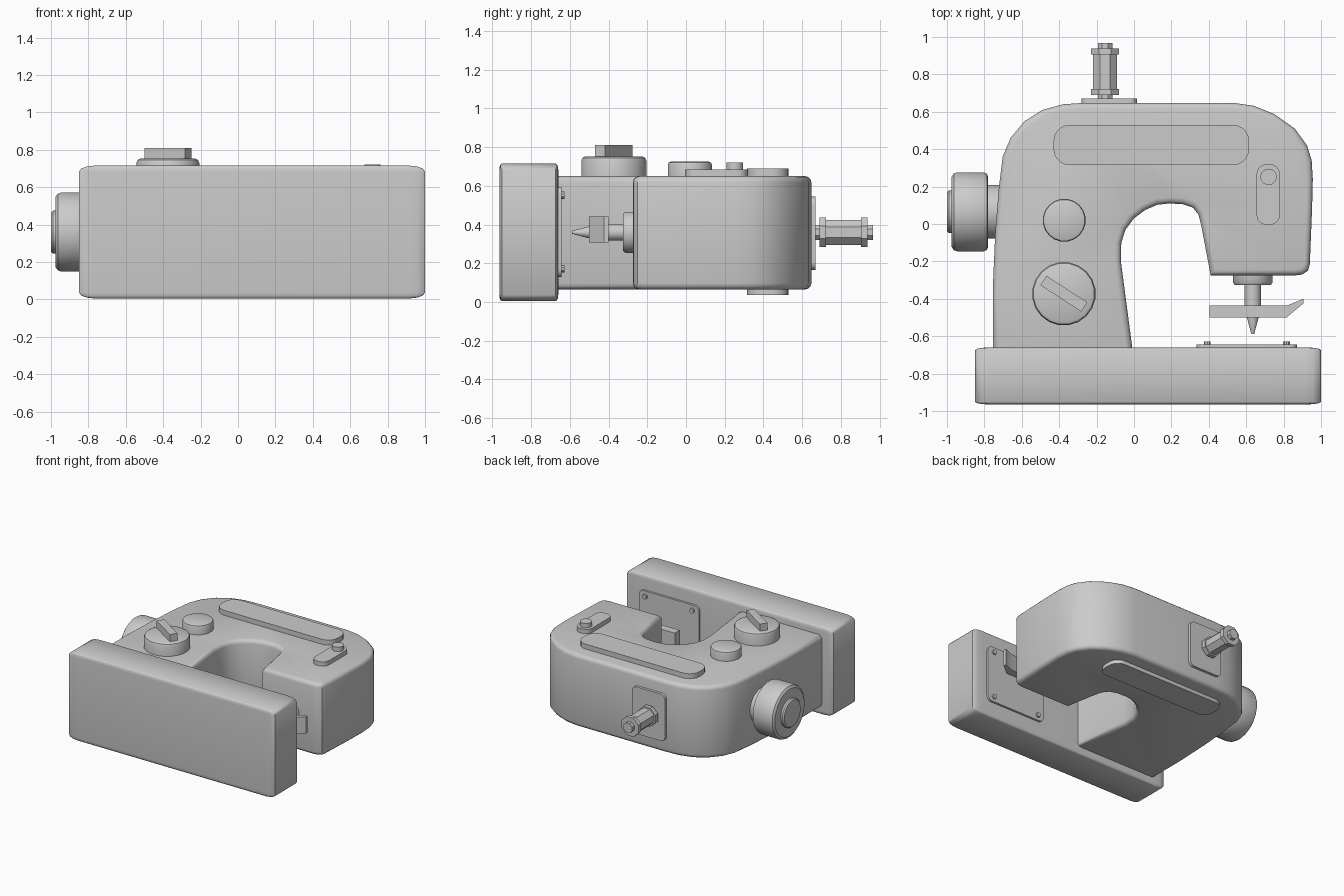
import bpy, bmesh
from math import sin, cos, pi, radians
from mathutils import Matrix

if "Cube" in bpy.data.objects:
    bpy.data.objects.remove(bpy.data.objects["Cube"])


def place(axis, u, v, w):
    """Map profile coordinates (u, v) and depth w to world space."""
    return {'z': (u, v, w), 'y': (u, w, v), 'x': (w, u, v)}[axis]


def finish(name, bm, angle=35):
    bmesh.ops.recalc_face_normals(bm, faces=bm.faces)
    mesh = bpy.data.meshes.new(name)
    bm.to_mesh(mesh)
    bm.free()
    ob = bpy.data.objects.new(name, mesh)
    bpy.context.collection.objects.link(ob)
    bpy.ops.object.select_all(action='DESELECT')
    ob.select_set(True)
    bpy.context.view_layer.objects.active = ob
    bpy.ops.object.shade_smooth_by_angle(angle=radians(angle))
    return ob


def prism(name, axis, pts, a, b, bevel=0, segments=3):
    """Extrude an outline along an axis, with optional rounded rims."""
    bm = bmesh.new()
    lo = [bm.verts.new(place(axis, u, v, a)) for u, v in pts]
    hi = [bm.verts.new(place(axis, u, v, b)) for u, v in pts]
    caps = [bm.faces.new(lo[::-1]), bm.faces.new(hi)]
    n = len(pts)
    for i in range(n):
        j = (i + 1) % n
        bm.faces.new((lo[i], lo[j], hi[j], hi[i]))
    bmesh.ops.recalc_face_normals(bm, faces=bm.faces)
    if bevel:
        edges = [e for f in caps for e in f.edges]
        bmesh.ops.bevel(bm, geom=edges, offset=bevel, segments=segments,
                        profile=0.5, affect='EDGES')
    return finish(name, bm)


def lathe(name, axis, centre, profile, n=24):
    """Revolve (radius, depth) points around an axis and cap both ends."""
    bm = bmesh.new()
    rings = []
    for r, w in profile:
        rings.append([bm.verts.new(place(axis, centre[0] + r * cos(2 * pi * (k + .5) / n),
                                         centre[1] + r * sin(2 * pi * (k + .5) / n), w))
                      for k in range(n)])
    for p, q in zip(rings, rings[1:]):
        for k in range(n):
            m = (k + 1) % n
            bm.faces.new((p[k], p[m], q[m], q[k]))
    bm.faces.new(rings[0])
    bm.faces.new(rings[-1])
    return finish(name, bm)


def arc(cx, cy, r, a0, a1, n):
    return [(cx + r * cos(radians(a0 + (a1 - a0) * i / n)),
             cy + r * sin(radians(a0 + (a1 - a0) * i / n))) for i in range(n + 1)]


def rounded_rect(u0, u1, v0, v1, r, n=5):
    return (arc(u1 - r, v1 - r, r, 0, 90, n) + arc(u0 + r, v1 - r, r, 90, 180, n)
            + arc(u0 + r, v0 + r, r, 180, 270, n) + arc(u1 - r, v0 + r, r, 270, 360, n))


# Base: bevelled unit cube stretched into a slab
bm = bmesh.new()
bmesh.ops.create_cube(bm, size=1)
bmesh.ops.bevel(bm, geom=bm.edges[:], offset=0.045, segments=3, profile=0.5, affect='EDGES')
bm.transform(Matrix.Translation((0.075, -0.8125, 0.36)) @ Matrix.Diagonal((1.85, 0.305, 0.71, 1)))
finish("base", bm, 40)

# Body: column, arm and head as one outline
outline = [(-0.755, -0.70), (-0.755, -0.35), (-0.742, -0.05), (-0.722, 0.2), (-0.702, 0.36),
           (-0.66, 0.46), (-0.585, 0.55), (-0.49, 0.61), (-0.38, 0.64), (-0.26, 0.648),
           (0.53, 0.648), (0.64, 0.632), (0.75, 0.588), (0.86, 0.51), (0.925, 0.42),
           (0.95, 0.34), (0.956, 0.24), (0.952, 0.08), (0.94, -0.215), (0.93, -0.25),
           (0.90, -0.27), (0.86, -0.275), (0.41, -0.275), (0.36, -0.01), (0.345, 0.05),
           (0.315, 0.088), (0.26, 0.106), (0.19, 0.11), (0.125, 0.103), (0.06, 0.075),
           (0.0, 0.03), (-0.045, -0.03), (-0.068, -0.1), (-0.07, -0.2), (-0.004, -0.70)]
prism("body", 'z', outline, 0.065, 0.65, 0.032)

# Long trim panels on both faces
panel = rounded_rect(-0.43, 0.615, 0.315, 0.53, 0.085)
prism("top_panel", 'z', panel, 0.63, 0.69)
prism("under_panel", 'z', panel, 0.035, 0.085)

# Lever plate with button
prism("lever_plate", 'z', rounded_rect(0.655, 0.78, -0.005, 0.32, 0.055), 0.63, 0.685)
lathe("lever_button", 'z', (0.72, 0.252), [(0.044, 0.67), (0.044, 0.72)], 16)

# Dials
lathe("small_dial", 'z', (-0.373, 0.02),
      [(0.115, 0.63), (0.115, 0.71), (0.111, 0.72), (0.10, 0.725)], 20)
lathe("large_dial", 'z', (-0.375, -0.373),
      [(0.17, 0.63), (0.17, 0.73), (0.164, 0.745), (0.15, 0.752)], 20)
t = radians(-33)
grip = [(-0.375 + u * cos(t) - v * sin(t), -0.373 + u * sin(t) + v * cos(t))
        for u, v in ((-0.13, -0.03), (0.13, -0.03), (0.13, 0.03), (-0.13, 0.03))]
prism("dial_grip", 'z', grip, 0.74, 0.81)

# Hand wheel
hub = (0.065, 0.36)
lathe("wheel_collar", 'x', hub, [(0.145, -0.68), (0.145, -0.80)])
lathe("hand_wheel", 'x', hub, [(0.19, -0.78), (0.206, -0.787), (0.213, -0.803), (0.213, -0.945),
                               (0.207, -0.963), (0.19, -0.975)])
lathe("wheel_cap", 'x', hub, [(0.115, -0.96), (0.115, -0.99), (0.105, -1.0)])

# Spool on its plate
prism("spool_plate", 'y', rounded_rect(-0.28, 0.015, 0.165, 0.545, 0.04), 0.63, 0.67)
pin = (-0.155, 0.36)
lathe("spool_pin", 'y', pin, [(0.042, 0.65), (0.042, 0.967)], 8)
lathe("spool", 'y', pin, [(0.082, 0.69), (0.082, 0.723), (0.07, 0.723), (0.07, 0.905),
                          (0.082, 0.905), (0.082, 0.938)], 8)

# Needle bar, presser foot and needle
bar = (0.635, 0.36)
lathe("needle_collar", 'y', bar, [(0.107, -0.26), (0.107, -0.312), (0.098, -0.325)])
lathe("needle_bar", 'y', bar, [(0.044, -0.31), (0.044, -0.46)], 16)
prism("presser_foot", 'z', [(0.405, -0.435), (0.82, -0.435), (0.905, -0.40), (0.905, -0.425),
                            (0.815, -0.50), (0.405, -0.50)], 0.308, 0.443)
lathe("needle", 'y', bar, [(0.031, -0.48), (0.031, -0.505), (0.008, -0.588)], 12)

# Throat plate with corner screws
prism("throat_plate", 'y', rounded_rect(0.335, 0.872, 0.13, 0.595, 0.04), -0.68, -0.643)
for i, x in enumerate((0.392, 0.815)):
    for j, z in enumerate((0.172, 0.552)):
        lathe(f"plate_screw_{2 * i + j + 1}", 'y', (x, z), [(0.019, -0.66), (0.019, -0.629)], 10)
